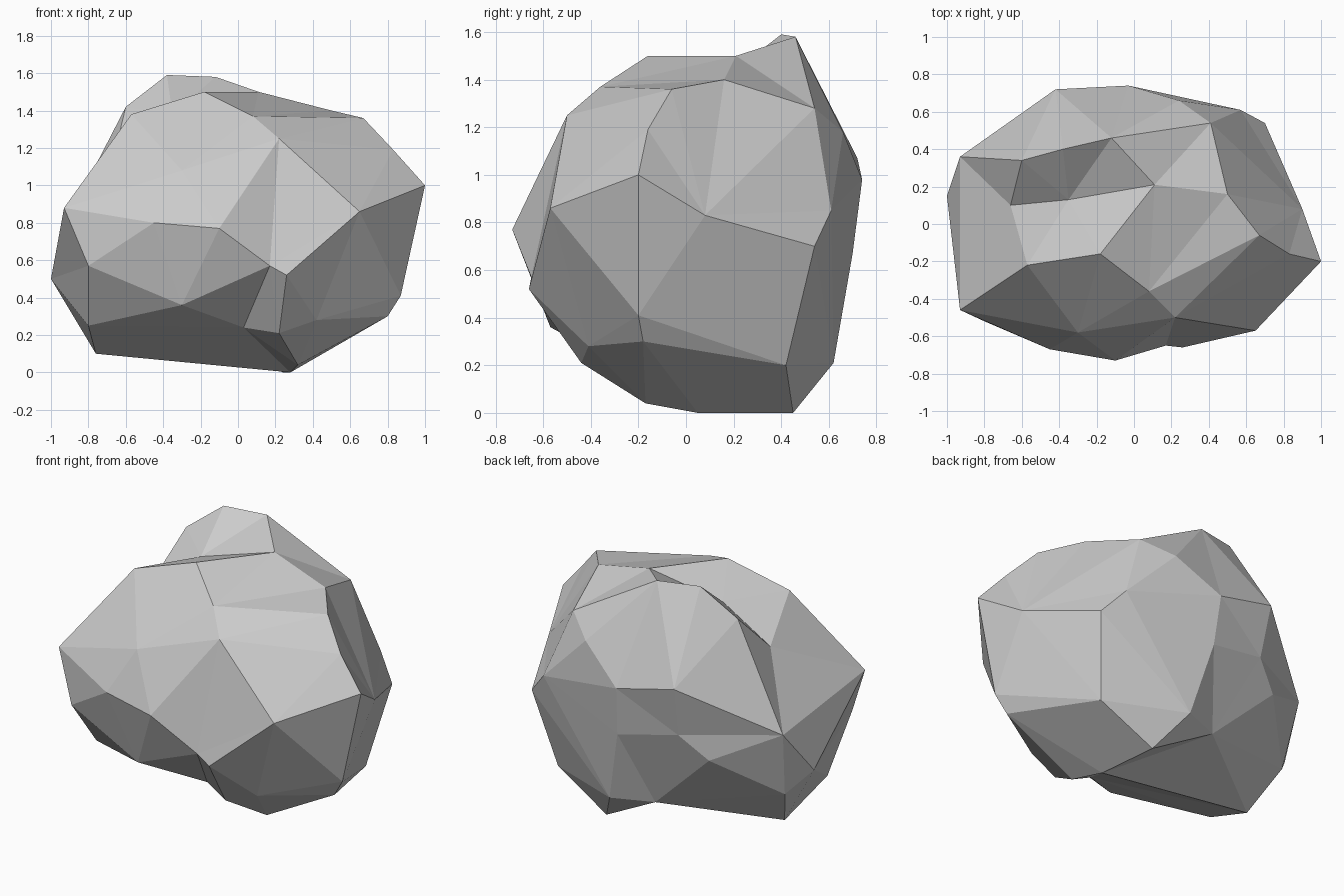
import bpy, bmesh
from mathutils import Vector

# Corner points of the boulder, in hundredths of a unit
corners = [
    # crown, rear lobe and the groove between them
    (-38, 40, 159), (-12, 46, 158), (-60, 34, 142), (11, 21, 150), (-18, -16, 150),
    (-57, -22, 138), (-66, 10, 117), (-35, 13, 138), (8, -36, 137), (50, 16, 140),
    (67, -6, 136), (41, 54, 128),
    # front
    (-93, -46, 88), (-45, -67, 80), (-10, -73, 77), (17, -65, 57), (-30, -58, 108),
    (65, -57, 86), (22, -50, 125), (-80, -52, 57), (-30, -57, 36), (26, -66, 52),
    (22, -44, 21), (3, -35, 24), (-80, -27, 25), (42, -41, 28),
    # right
    (100, -20, 100), (90, 8, 83), (70, 54, 70), (57, 61, 85), (87, -20, 41),
    (80, -18, 30), (60, 42, 20), (83, -16, 119),
    # underside
    (28, 5, 0), (24, 45, 0), (32, -17, 4), (-76, 10, 10),
    # back and left, with the recess under the ledge
    (-3, 74, 98), (-42, 72, 107), (24, 66, 118), (-40, 65, 75), (-56, 57, 60),
    (-1, 70, 67), (10, 62, 21), (-15, 52, 21), (-93, 36, 78), (-100, 15, 50),
    (-88, 27, 36),
]
centre = Vector((0, 0, 0.77))

# Join the corners as seen from the centre, which keeps the hollows
bm = bmesh.new()
pairs = []
for c in corners:
    p = Vector(c) / 100
    pairs.append((bm.verts.new((p - centre).normalized()), p))
bmesh.ops.convex_hull(bm, input=bm.verts[:])
for v, p in pairs:
    if v.is_valid:
        v.co = p
bmesh.ops.recalc_face_normals(bm, faces=bm.faces[:])

# Flat-shaded rock object
mesh = bpy.data.meshes.new("boulder")
bm.to_mesh(mesh)
bm.free()
bpy.context.collection.objects.link(bpy.data.objects.new("boulder", mesh))
